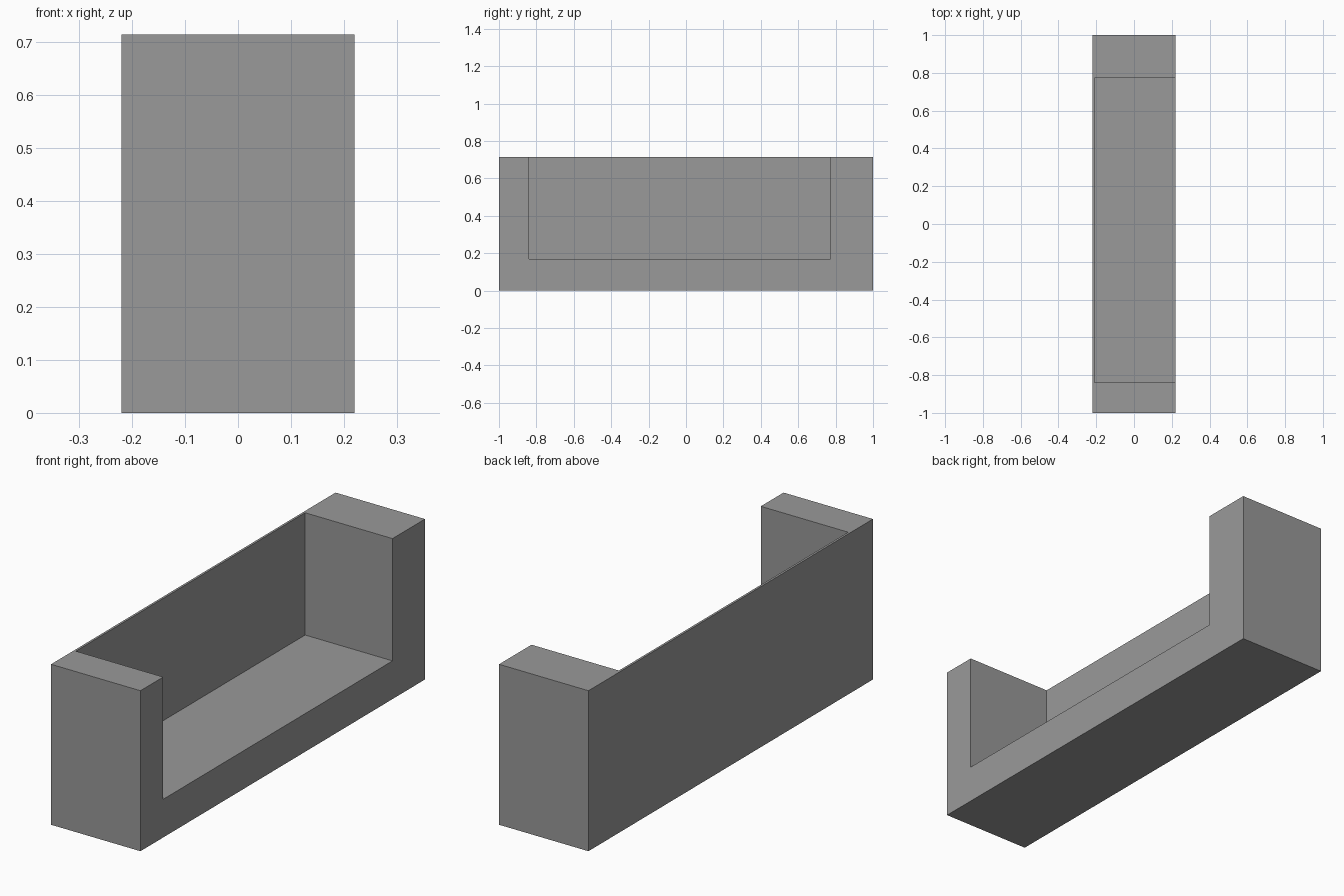
import bpy
import bmesh

default = bpy.data.objects.get("Cube")
if default:
    bpy.data.objects.remove(default, do_unlink=True)

# Overall size and the recess edges
HALF_W, HALF_L, HEIGHT = 0.22, 1.0, 0.714
WALL_X, FLOOR_Z = -0.21, 0.17
FRONT_Y, BACK_Y = -0.84, 0.772

grey = bpy.data.materials.new("plain grey")
grey.use_nodes = True
colour = (0.32, 0.32, 0.32, 1.0)
grey.diffuse_color = colour
grey.node_tree.nodes["Principled BSDF"].inputs["Base Color"].default_value = colour


def extrude_profile(bm, profile, x0, x1):
    """Extrude a closed (y, z) outline from x0 to x1."""
    face = bm.faces.new([bm.verts.new((x0, y, z)) for y, z in profile])
    ext = bmesh.ops.extrude_face_region(bm, geom=[face])
    verts = [v for v in ext["geom"] if isinstance(v, bmesh.types.BMVert)]
    bmesh.ops.translate(bm, verts=verts, vec=(x1 - x0, 0, 0))
    return verts


# Solid block, with a tray-shaped recess open at the top and the +x side
bm = bmesh.new()
extrude_profile(bm, [(-HALF_L, 0), (HALF_L, 0), (HALF_L, HEIGHT), (BACK_Y, HEIGHT),
                     (BACK_Y, FLOOR_Z), (FRONT_Y, FLOOR_Z), (FRONT_Y, HEIGHT),
                     (-HALF_L, HEIGHT)], -HALF_W, HALF_W)

# Thin wall closing the -x side of the recess
extrude_profile(bm, [(FRONT_Y, FLOOR_Z), (BACK_Y, FLOOR_Z), (BACK_Y, HEIGHT),
                     (FRONT_Y, HEIGHT)], -HALF_W, WALL_X)

# Join wall and block into one clean shell
bmesh.ops.remove_doubles(bm, verts=bm.verts, dist=0.0001)
bmesh.ops.recalc_face_normals(bm, faces=bm.faces)
bmesh.ops.dissolve_limit(bm, angle_limit=0.01, verts=bm.verts, edges=bm.edges)

mesh = bpy.data.meshes.new("open_tray")
bm.to_mesh(mesh)
bm.free()
mesh.materials.append(grey)
tray = bpy.data.objects.new("open_tray", mesh)
bpy.context.collection.objects.link(tray)
